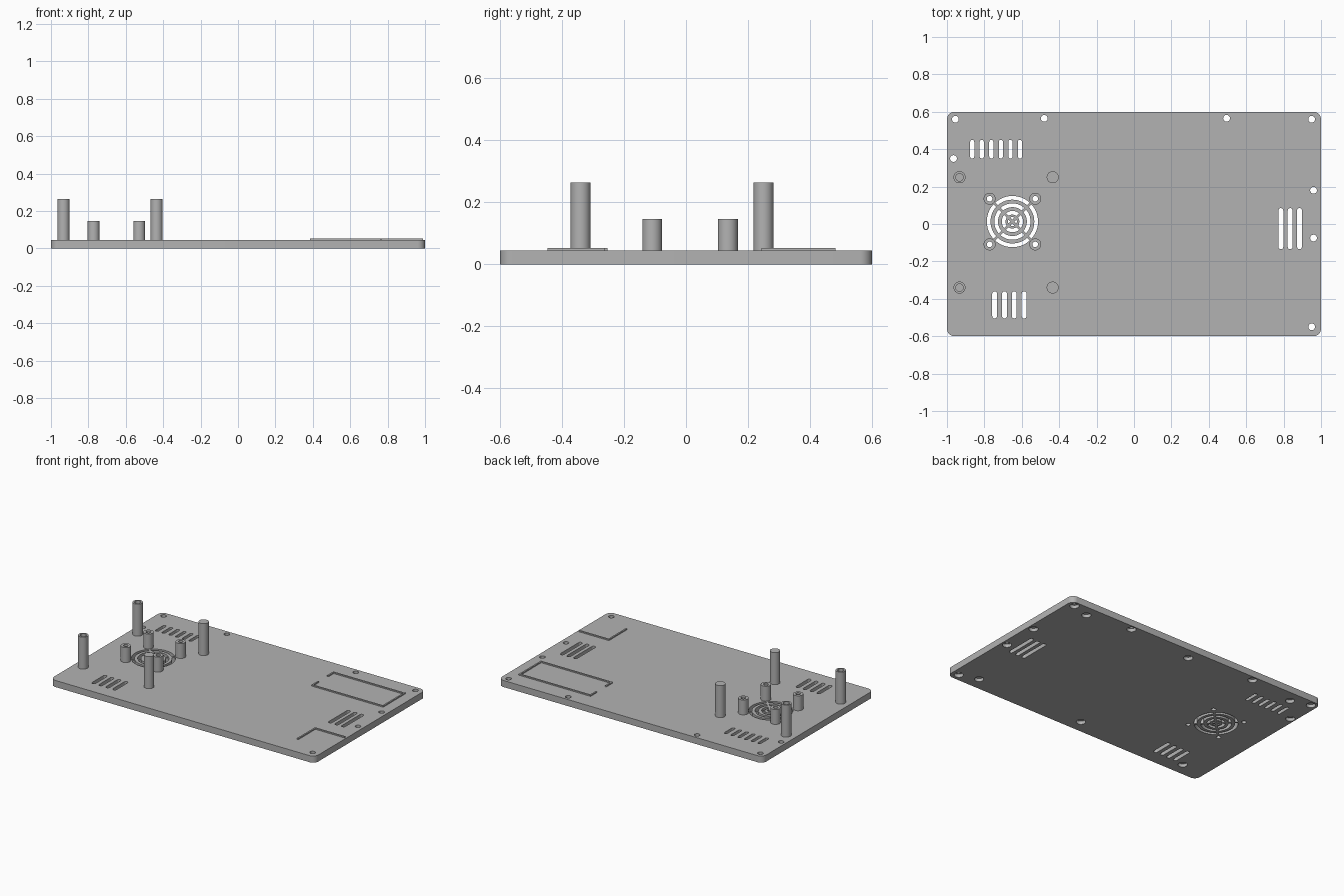
import bpy, bmesh, math
from math import cos, sin, pi

if "Cube" in bpy.data.objects:
    bpy.data.objects.remove(bpy.data.objects["Cube"])

grey = bpy.data.materials.new("plain grey")
grey.use_nodes = True
grey.diffuse_color = (0.45, 0.45, 0.45, 1)
grey.node_tree.nodes["Principled BSDF"].inputs["Base Color"].default_value = grey.diffuse_color

TOP = 0.045       # upper face of the plate
POST_R = 0.032    # radius of all standoffs


def arc(x, y, r, start, end, n):
    return [(x + r * cos(start + (end - start) * i / n),
             y + r * sin(start + (end - start) * i / n)) for i in range(n + 1)]


def circle(x, y, r, n=32):
    return arc(x, y, r, 0, 2 * pi, n)[:-1]


def capsule(x, y0, y1, width):
    r = width / 2
    return arc(x, y1 - r, r, 0, pi, 10) + arc(x, y0 + r, r, pi, 2 * pi, 10)


def rectangle(x0, x1, y0, y1):
    return [(x0, y0), (x1, y0), (x1, y1), (x0, y1)]


def add_prism(bm, outline, z0, z1):
    low = [bm.verts.new((x, y, z0)) for x, y in outline]
    high = [bm.verts.new((x, y, z1)) for x, y in outline]
    bm.faces.new(low[::-1])
    bm.faces.new(high)
    for i in range(len(low)):
        j = (i + 1) % len(low)
        bm.faces.new((low[i], low[j], high[j], high[i]))


def add_tube(bm, x, y, outer, inner, z0, z1):
    rings = [[bm.verts.new((px, py, z)) for px, py in circle(x, y, r)]
             for r, z in ((outer, z0), (outer, z1), (inner, z1), (inner, z0))]
    for k in range(4):
        a, b = rings[k], rings[(k + 1) % 4]
        for i in range(len(a)):
            j = (i + 1) % len(a)
            bm.faces.new((a[i], a[j], b[j], b[i]))


def finish(name, bm):
    bmesh.ops.recalc_face_normals(bm, faces=bm.faces)
    mesh = bpy.data.meshes.new(name)
    bm.to_mesh(mesh)
    bm.free()
    obj = bpy.data.objects.new(name, mesh)
    bpy.context.collection.objects.link(obj)
    mesh.materials.append(grey)
    return obj


def prisms(name, outlines, z0, z1):
    bm = bmesh.new()
    for outline in outlines:
        add_prism(bm, outline, z0, z1)
    return finish(name, bm)


def smooth(obj):
    bpy.ops.object.select_all(action='DESELECT')
    obj.select_set(True)
    bpy.context.view_layer.objects.active = obj
    bpy.ops.object.shade_smooth_by_angle(angle=math.radians(35))


def cut(obj, cutter):
    mod = obj.modifiers.new("cut", 'BOOLEAN')
    mod.operation, mod.solver, mod.object = 'DIFFERENCE', 'EXACT', cutter
    bpy.context.view_layer.objects.active = obj
    bpy.ops.object.modifier_apply(modifier=mod.name)
    bpy.data.objects.remove(cutter)


# Plate with rounded corners
corner = 0.04
outline = []
for k, (sx, sy) in enumerate(((1, 1), (-1, 1), (-1, -1), (1, -1))):
    outline += arc(sx * (1 - corner), sy * (0.6 - corner), corner,
                   k * pi / 2, (k + 1) * pi / 2, 8)
plate = prisms("base_plate", [outline], 0, TOP)

# Screw holes around the edge
screws = [(-0.955, 0.56), (-0.48, 0.565), (0.495, 0.565), (0.95, 0.56),
          (-0.965, 0.35), (0.96, 0.18), (0.96, -0.075), (0.95, -0.55)]
openings = [circle(x, y, 0.018) for x, y in screws]

# Ventilation slots
openings += [capsule(-0.865 + 0.051 * i, 0.35, 0.45, 0.022) for i in range(6)]
openings += [capsule(-0.745 + 0.0525 * i, -0.505, -0.36, 0.026) for i in range(4)]
openings += [capsule(0.785 + 0.05 * i, -0.135, 0.085, 0.026) for i in range(3)]

# Fan grille: concentric rings broken by diagonal spokes
fan_x, fan_y = -0.65, 0.013
spoke = 0.007
for inner, outer in ((0.117, 0.137), (0.077, 0.097), (0.037, 0.057)):
    for k in range(4):
        mid = k * pi / 2
        a, b = pi / 4 - spoke / outer, pi / 4 - spoke / inner
        openings.append(arc(fan_x, fan_y, outer, mid - a, mid + a, 14)
                        + arc(fan_x, fan_y, inner, mid + b, mid - b, 14))
for k in range(4):
    mid = k * pi / 2
    tip = (fan_x + 0.01 * cos(mid), fan_y + 0.01 * sin(mid))
    openings.append([tip] + arc(fan_x, fan_y, 0.024, mid - 0.45, mid + 0.45, 6))

# Bores under the fan standoffs
fan_posts = [(fan_x + sx * 0.122, fan_y + sy * 0.122) for sx in (-1, 1) for sy in (-1, 1)]
openings += [circle(x, y, 0.015) for x, y in fan_posts]
cut(plate, prisms("opening_cutter", openings, -0.1, 0.1))

# Screw head recesses and blind foot recesses underneath
feet = [(x, y) for x in (-0.82, 0, 0.82) for y in (-0.51, 0.52)]
cut(plate, prisms("recess_cutter", [circle(x, y, 0.029) for x, y in screws + feet],
                  -0.1, 0.022))
smooth(plate)

# Short hollow standoffs around the fan
for i, (x, y) in enumerate(fan_posts):
    bm = bmesh.new()
    add_tube(bm, x, y, POST_R, 0.015, TOP, 0.147)
    smooth(finish(f"fan_standoff_{i + 1}", bm))

# Tall posts: hollow on the outer side, solid on the inner side
for label, y in (("front", -0.34), ("back", 0.25)):
    bm = bmesh.new()
    add_tube(bm, -0.933, y, POST_R, 0.02, TOP, 0.264)
    smooth(finish(f"{label}_hollow_post", bm))
    smooth(prisms(f"{label}_solid_post", [circle(-0.435, y, POST_R)], TOP, 0.264))

# Low locating ribs
t = 0.01
x0, x1, y0, y1 = 0.384, 0.928, 0.243, 0.482
prisms("bracket_rib", [
    [(x0, 0.313), (x0, y0), (x1, y0), (x1, y1), (x0, y1), (x0, 0.415),
     (x0 + t, 0.415), (x0 + t, y1 - t), (x1 - t, y1 - t), (x1 - t, y0 + t),
     (x0 + t, y0 + t), (x0 + t, 0.313)]], TOP, 0.053)
prisms("corner_rib", [
    [(0.76, -0.447), (0.76 + t, -0.447), (0.76 + t, -0.253 - t),
     (0.99, -0.253 - t), (0.99, -0.253), (0.76, -0.253)]], TOP, 0.053)
